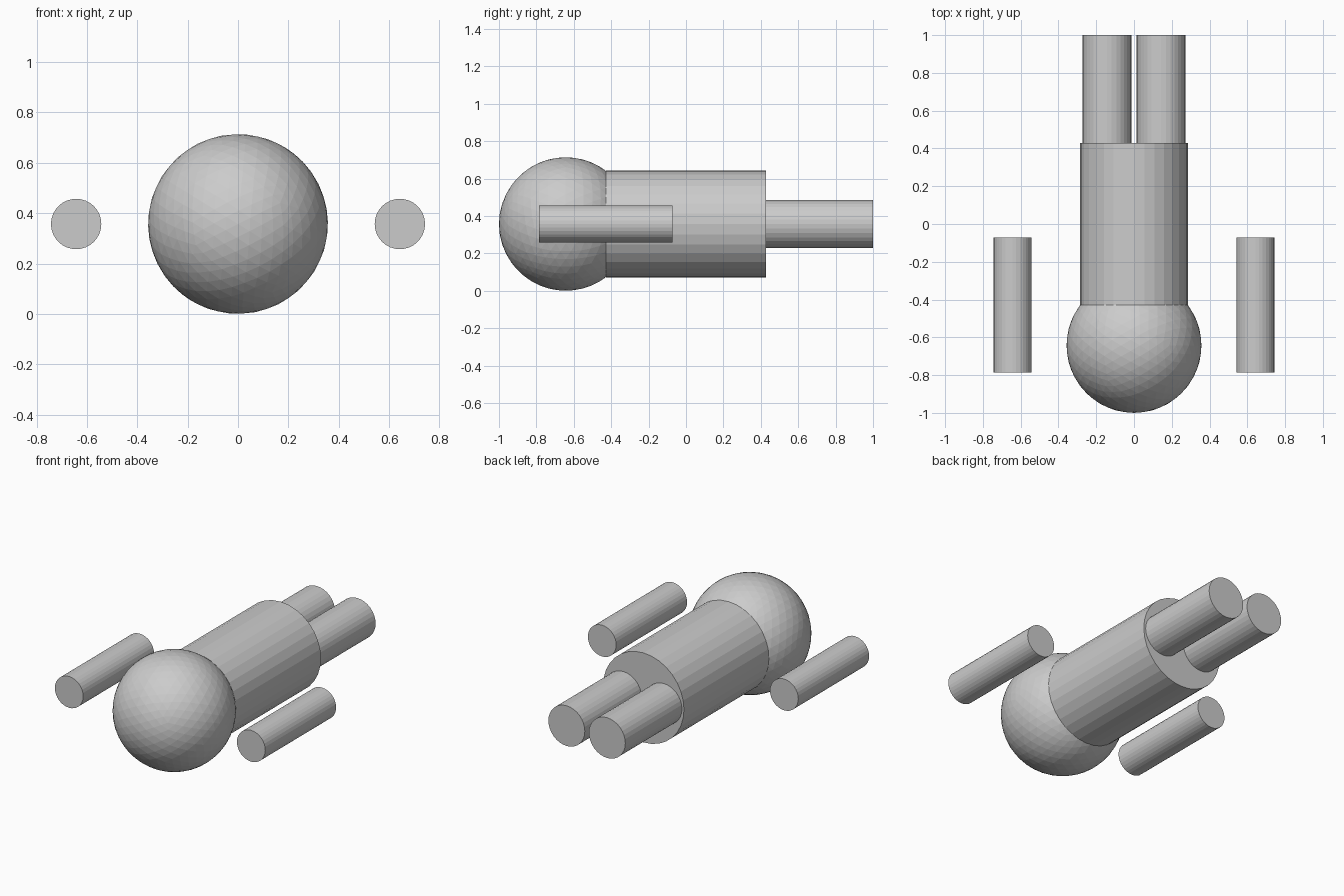
import bpy
from math import pi, atan, sqrt

if "Cube" in bpy.data.objects:
    bpy.data.objects.remove(bpy.data.objects["Cube"])

Z = 0.357  # height of the common centre line


def rod(name, x, y0, y1, radius):
    """Cylinder lying along y from y0 to y1."""
    bpy.ops.mesh.primitive_cylinder_add(
        vertices=32, radius=radius, depth=y1 - y0,
        location=(x, (y0 + y1) / 2, Z), rotation=(pi / 2, 0, 0))
    bpy.context.object.name = name


# Head: faceted ball, turned so edges line up with the axes
bpy.ops.mesh.primitive_ico_sphere_add(
    subdivisions=4, radius=0.357, location=(0, -0.643, Z),
    rotation=(0, atan(2 / (1 + sqrt(5))), 0))
bpy.context.object.name = "head"

# Torso
rod("torso", 0, -0.4286, 0.4286, 0.2857)

# Floating arms and legs, one per side
for side, s in (("left", 1), ("right", -1)):
    rod(side + "_arm", s * 0.643, -0.786, -0.0714, 0.1)
    rod(side + "_leg", s * 0.143, 0.4286, 1.0, 0.1286)
